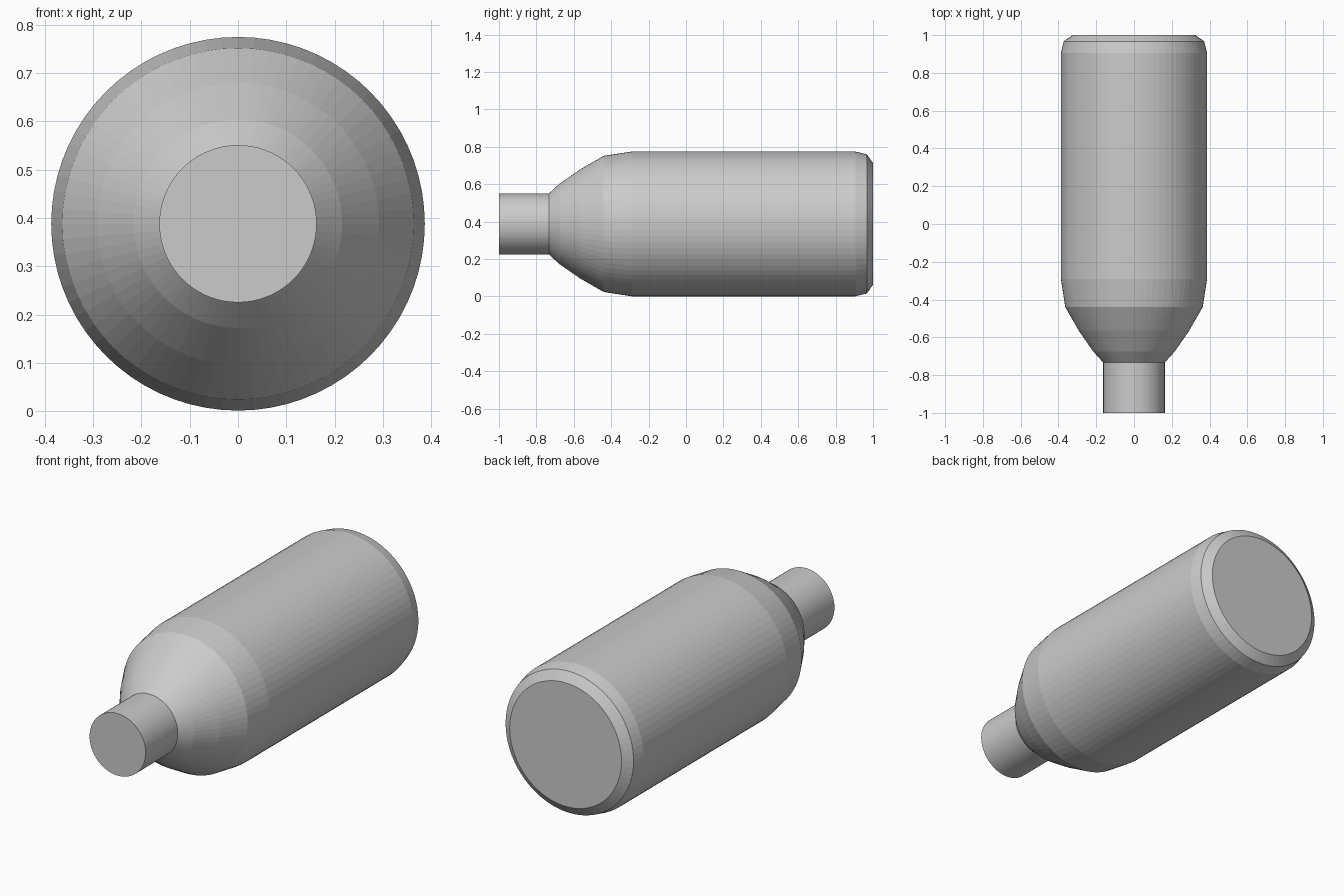
import bpy, bmesh, math

if "Cube" in bpy.data.objects:
    bpy.data.objects.remove(bpy.data.objects["Cube"])

SEGMENTS = 72
CENTRE_Z = 0.388

# Bottle outline: (y position, radius), neck to base
PROFILE = [(-1.0, 0.163), (-0.733, 0.163), (-0.675, 0.216), (-0.565, 0.292),
           (-0.44, 0.364), (-0.29, 0.387), (0.905, 0.387), (0.967, 0.372),
           (1.0, 0.325)]

grey = bpy.data.materials.new("plain grey")
grey.diffuse_color = (0.6, 0.6, 0.6, 1)
grey.use_nodes = True
grey.node_tree.nodes["Principled BSDF"].inputs["Base Color"].default_value = grey.diffuse_color

# Turn the outline round the long axis
bm = bmesh.new()
rings = []
for y, r in PROFILE:
    ring = []
    for i in range(SEGMENTS):
        a = 2 * math.pi * i / SEGMENTS
        ring.append(bm.verts.new((r * math.cos(a), y, CENTRE_Z + r * math.sin(a))))
    rings.append(ring)
for a, b in zip(rings, rings[1:]):
    for i in range(SEGMENTS):
        j = (i + 1) % SEGMENTS
        bm.faces.new((a[i], a[j], b[j], b[i]))

# Flat end caps
bm.faces.new(rings[0])
bm.faces.new(rings[-1])
bmesh.ops.recalc_face_normals(bm, faces=bm.faces)

mesh = bpy.data.meshes.new("bottle")
bm.to_mesh(mesh)
bm.free()
mesh.materials.append(grey)
bottle = bpy.data.objects.new("bottle", mesh)
bpy.context.collection.objects.link(bottle)
